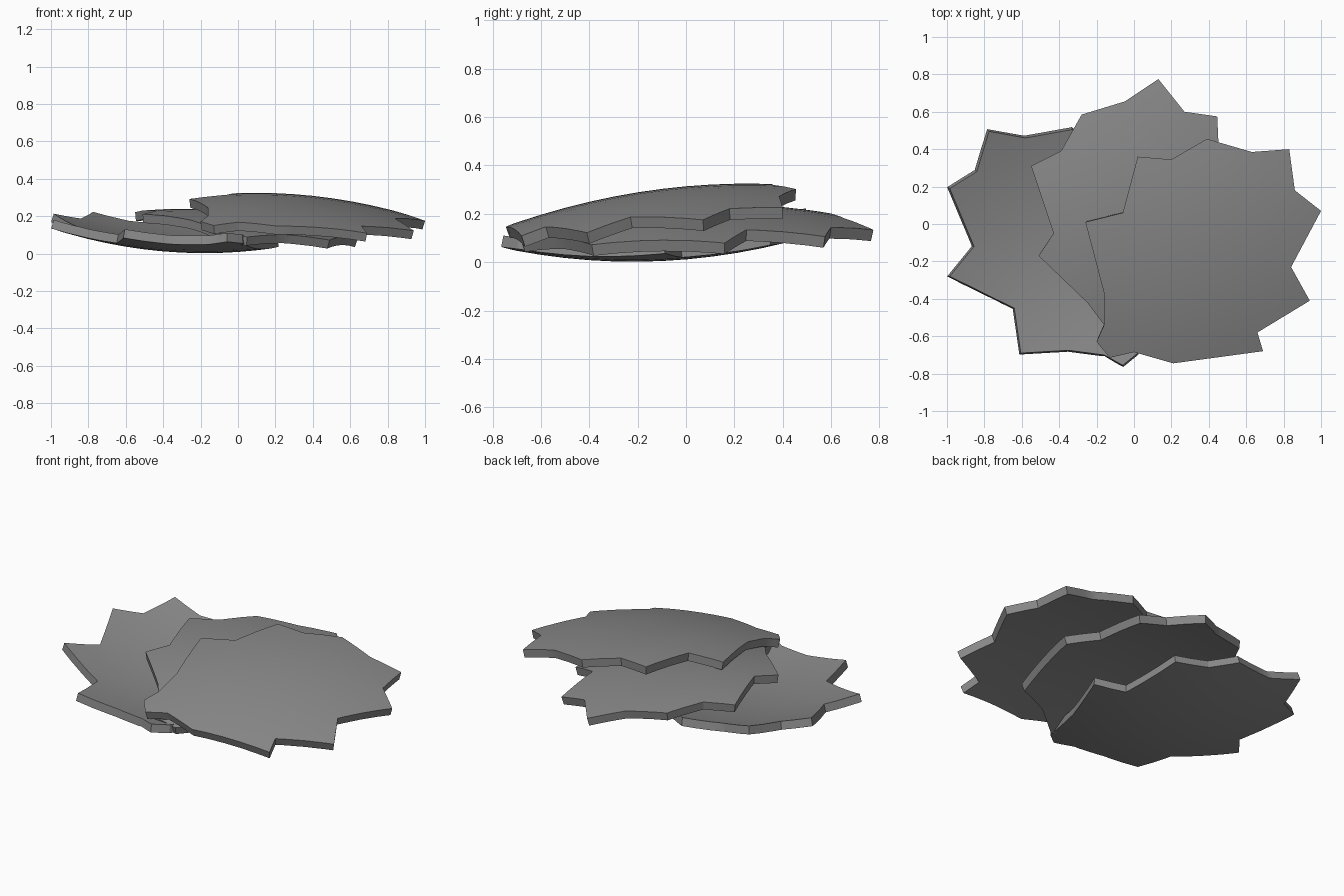
import bpy, bmesh
from mathutils import Vector

cube = bpy.data.objects.get("Cube")
if cube:
    bpy.data.objects.remove(cube, do_unlink=True)

# One plain grey for all three plates
grey = bpy.data.materials.new("stone_grey")
grey.use_nodes = True
colour = (0.25, 0.25, 0.25, 1)
grey.diffuse_color = colour
grey.node_tree.nodes["Principled BSDF"].inputs["Base Color"].default_value = colour


def curved_plate(name, outline, centre, height, bend, thickness=0.048):
    """Jagged flat outline, bent into a shallow dome (or bowl) and thickened."""
    bm = bmesh.new()
    face = bm.faces.new([bm.verts.new((x, y, 0)) for x, y in outline])
    face.normal_update()
    if face.normal.z < 0:
        face.normal_flip()
    # Slice into a grid so that the plate can bend
    for axis in (Vector((1, 0, 0)), Vector((0, 1, 0))):
        for i in range(-9, 10):
            bmesh.ops.bisect_plane(bm, geom=bm.verts[:] + bm.edges[:] + bm.faces[:],
                                   plane_co=axis * (i * 0.1 + 0.003), plane_no=axis,
                                   dist=0.0005)
    for v in bm.verts:
        dx, dy = v.co.x - centre[0], v.co.y - centre[1]
        v.co.z = height + bend * (dx * dx + dy * dy)
    bmesh.ops.triangulate(bm, faces=bm.faces[:])
    mesh = bpy.data.meshes.new(name)
    bm.to_mesh(mesh)
    bm.free()
    mesh.materials.append(grey)
    obj = bpy.data.objects.new(name, mesh)
    bpy.context.collection.objects.link(obj)
    solid = obj.modifiers.new("thickness", "SOLIDIFY")
    solid.thickness = thickness
    solid.offset = -1
    bpy.ops.object.select_all(action="DESELECT")
    obj.select_set(True)
    bpy.context.view_layer.objects.active = obj
    bpy.ops.object.modifier_apply(modifier=solid.name)
    bpy.ops.object.shade_smooth_by_angle()
    return obj


# Bottom plate: a shallow bowl
curved_plate("lower_plate", [
    (-0.985, 0.19), (-0.84, 0.28), (-0.775, 0.495), (-0.58, 0.46), (-0.33, 0.505),
    (-0.2, 0.4), (-0.01, 0.34), (0.04, -0.02), (0.21, -0.09), (0.1, -0.4),
    (0.02, -0.69), (-0.06, -0.755), (-0.16, -0.7), (-0.35, -0.675), (-0.605, -0.69),
    (-0.64, -0.45), (-0.985, -0.28), (-0.855, -0.12)],
    (-0.18, -0.22), 0.05, 0.2)

# Middle plate: a shallow dome
curved_plate("middle_plate", [
    (-0.55, 0.31), (-0.39, 0.39), (-0.28, 0.585), (-0.05, 0.655), (0.13, 0.775),
    (0.27, 0.6), (0.445, 0.575), (0.46, 0.25), (0.64, 0.16), (0.49, -0.39),
    (0.25, -0.52), (0.05, -0.68), (-0.12, -0.66), (-0.16, -0.54), (-0.25, -0.42),
    (-0.51, -0.17), (-0.43, -0.05)],
    (-0.28, 0.15), 0.24, -0.19)

# Top plate: a shallow dome falling to the front left
curved_plate("upper_plate", [
    (0.02, 0.36), (0.2, 0.345), (0.39, 0.455), (0.63, 0.385), (0.83, 0.4),
    (0.86, 0.18), (1.0, 0.07), (0.84, -0.23), (0.94, -0.41), (0.66, -0.58),
    (0.69, -0.68), (0.21, -0.745), (0.0, -0.685), (-0.13, -0.715), (-0.2, -0.63),
    (-0.16, -0.54), (-0.16, -0.37), (-0.26, 0.01), (-0.06, 0.06)],
    (0.1, 0.25), 0.325, -0.178)
